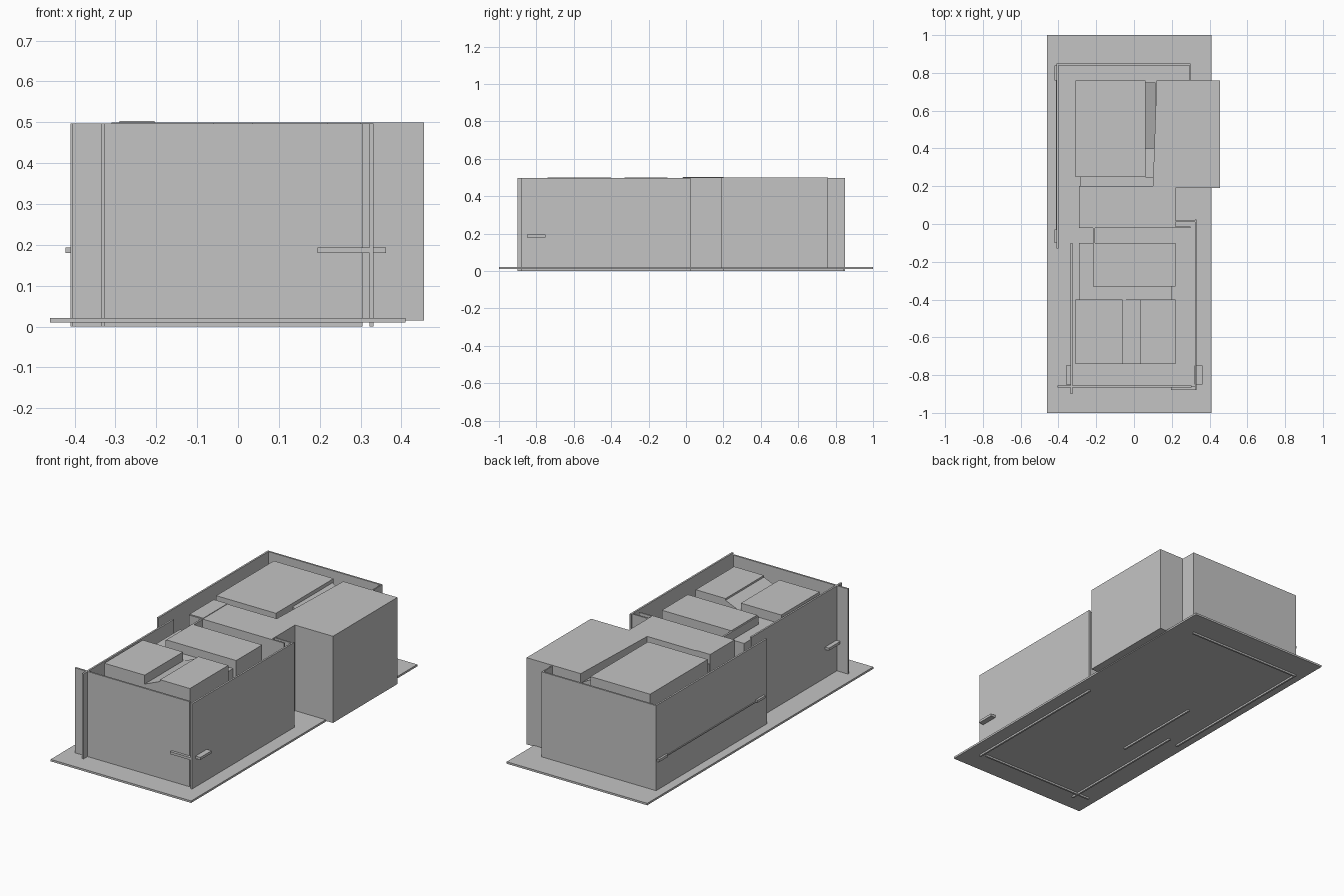
import bpy
import bmesh

old = bpy.data.objects.get("Cube")
if old:
    bpy.data.objects.remove(old, do_unlink=True)

grey = bpy.data.materials.new("plain grey")
grey.use_nodes = True
COLOR = (0.55, 0.55, 0.55, 1)
grey.diffuse_color = COLOR
grey.node_tree.nodes["Principled BSDF"].inputs["Base Color"].default_value = COLOR


def prism(name, outline, depth, offset):
    """Sweep a flat outline of 3D points along the offset given by depth."""
    bm = bmesh.new()
    face = bm.faces.new([bm.verts.new(p) for p in outline])
    out = bmesh.ops.extrude_face_region(bm, geom=[face])
    top = [v for v in out["geom"] if isinstance(v, bmesh.types.BMVert)]
    bmesh.ops.translate(bm, verts=top, vec=[depth * o for o in offset])
    bmesh.ops.recalc_face_normals(bm, faces=bm.faces)
    mesh = bpy.data.meshes.new(name)
    bm.to_mesh(mesh)
    bm.free()
    mesh.materials.append(grey)
    obj = bpy.data.objects.new(name, mesh)
    bpy.context.collection.objects.link(obj)
    return obj


def box(name, x0, x1, y0, y1, z0, z1):
    outline = [(x0, y0, z0), (x1, y0, z0), (x1, y1, z0), (x0, y1, z0)]
    return prism(name, outline, z1 - z0, (0, 0, 1))


TOP = 0.5
WALL_TOP = 0.497
FLOOR = 0.015
LOW = 0.45

# Ground slab
box("ground_slab", -0.46, 0.41, -1, 1, 0.01, 0.021)


# Thin walls, reaching slightly below the slab
def wall(name, x0, x1, y0, y1):
    box(name, x0, x1, y0, y1, 0, WALL_TOP)


wall("back_wall", -0.405, 0.30, 0.84, 0.85)
wall("rear_side_wall", -0.41, -0.40, -0.13, 0.85)
wall("front_wall", -0.405, 0.305, -0.865, -0.855)
wall("front_side_wall", -0.336, -0.326, -0.90, -0.10)
wall("opposite_side_wall", 0.322, 0.332, -0.88, 0.025)
wall("inner_wall", -0.217, -0.207, -0.33, 0.20)
box("cross_wall", -0.29, 0.30, -0.02, -0.012, FLOOR, TOP)
box("short_return_wall", 0.22, 0.325, 0.01, 0.018, FLOOR, WALL_TOP)
box("back_return_wall", 0.293, 0.30, 0.76, 0.85, FLOOR, WALL_TOP)

# Corner room with its passage
plan = [(0.12, 0.76), (0.455, 0.76), (0.455, 0.19), (0.22, 0.19),
        (0.22, -0.015), (-0.205, -0.015), (-0.205, 0.20), (0.10, 0.20)]
prism("corner_room", [(x, y, FLOOR) for x, y in plan], TOP - FLOOR, (0, 0, 1))

# Other solid rooms
box("rear_room", -0.31, 0.06, 0.25, 0.76, FLOOR, TOP)
box("passage_closet", -0.29, -0.205, -0.015, 0.20, FLOOR, 0.503)
box("middle_room", -0.21, 0.22, -0.33, -0.10, FLOOR, TOP)
box("front_room_right", -0.31, -0.06, -0.74, -0.40, FLOOR, TOP)
box("front_room_left", 0.035, 0.22, -0.74, -0.40, FLOOR, TOP)

# Lower links between the rooms
box("front_link", -0.29, 0.20, -0.40, -0.10, FLOOR, LOW)
box("rear_link", -0.285, 0.10, 0.20, 0.25, FLOOR, LOW)


# Sloped fillers in the gaps
def ramp(name, x0, x1, y0, y1, za, zb):
    outline = [(x0, y0, FLOOR), (x1, y0, FLOOR), (x1, y0, zb), (x0, y0, za)]
    prism(name, outline, y1 - y0, (0, 1, 0))


ramp("front_gap_slope", -0.06, 0.035, -0.74, -0.40, LOW, 0.49)
ramp("rear_gap_slope", 0.06, 0.115, 0.40, 0.75, 0.48, LOW)


# Small ledges on the outside of the walls
def ledge(name, x0, x1, y0, y1):
    box(name, x0, x1, y0, y1, 0.18, 0.194)


ledge("front_ledge", 0.195, 0.325, -0.88, -0.86)
ledge("front_corner_ledge", 0.32, 0.362, -0.85, -0.75)
ledge("front_side_ledge", -0.36, -0.33, -0.85, -0.75)
for label, y0, y1 in (("middle", -0.10, -0.03), ("back", 0.76, 0.84)):
    ledge(label + "_side_ledge", -0.422, -0.405, y0, y1)
box("side_strip", -0.414, -0.405, -0.03, 0.76, 0.18, 0.186)
